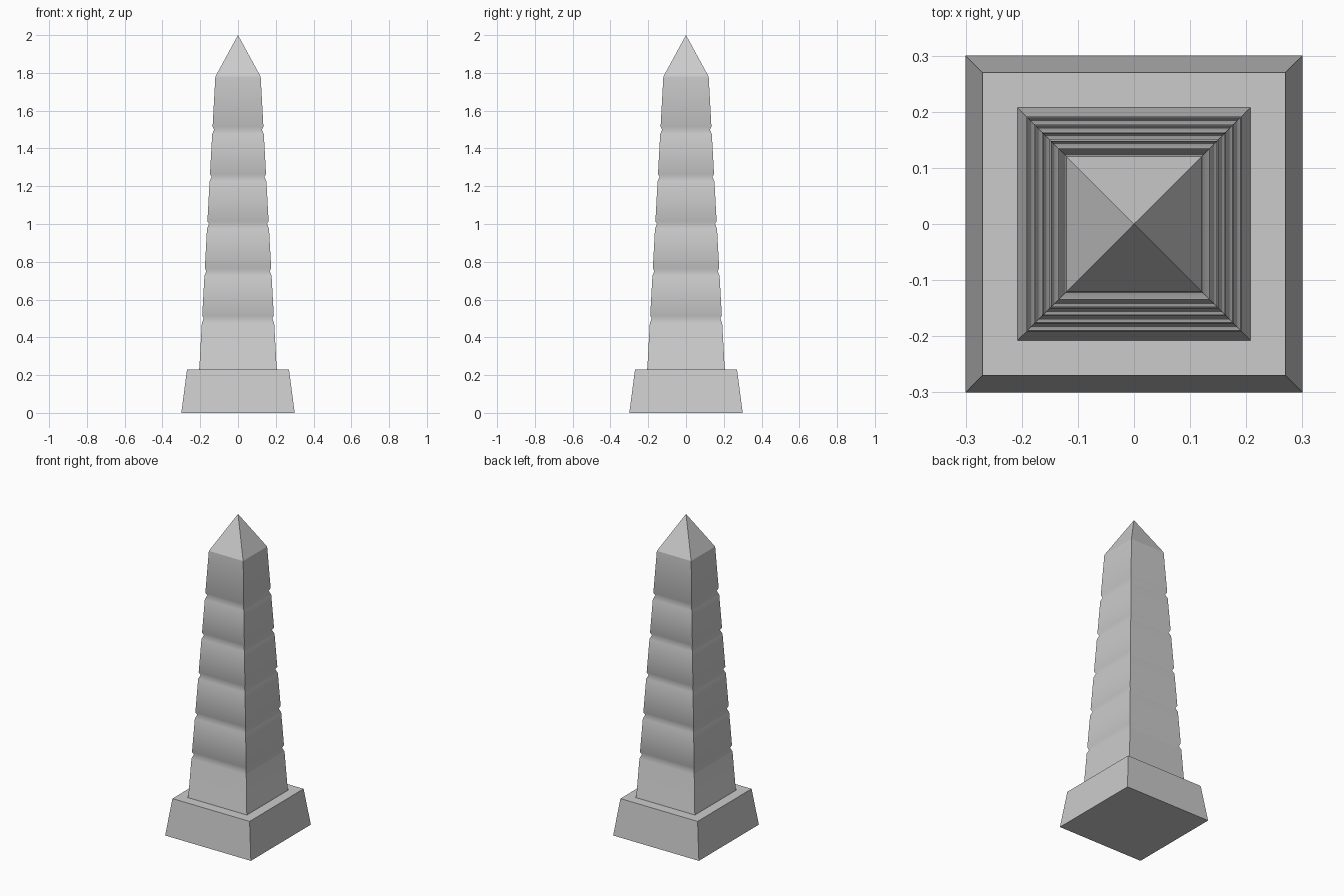
import bpy
import bmesh
import math

old = bpy.data.objects.get("Cube")
if old:
    bpy.data.objects.remove(old, do_unlink=True)


def make_material(name, grey):
    mat = bpy.data.materials.new(name)
    mat.use_nodes = True
    colour = (grey, grey, grey, 1)
    mat.diffuse_color = colour
    mat.node_tree.nodes["Principled BSDF"].inputs["Base Color"].default_value = colour
    return mat


stone = make_material("grey_stone", 0.6)


def square_stack(name, profile, apex=None, smooth=False):
    """Loft square rings given as (half width, height), closed by a cap or a point."""
    bm = bmesh.new()
    rings = [[bm.verts.new((sx * r, sy * r, z))
              for sx, sy in ((-1, -1), (1, -1), (1, 1), (-1, 1))]
             for r, z in profile]
    bm.faces.new(rings[0][::-1])
    for low, high in zip(rings, rings[1:]):
        for i in range(4):
            j = (i + 1) % 4
            bm.faces.new((low[i], low[j], high[j], high[i]))
    if apex:
        tip = bm.verts.new((0, 0, apex))
        for i in range(4):
            bm.faces.new((rings[-1][i], rings[-1][(i + 1) % 4], tip))
    else:
        bm.faces.new(rings[-1])
    mesh = bpy.data.meshes.new(name)
    bm.to_mesh(mesh)
    bm.free()
    mesh.materials.append(stone)
    obj = bpy.data.objects.new(name, mesh)
    bpy.context.collection.objects.link(obj)
    if smooth:
        bpy.ops.object.select_all(action='DESELECT')
        obj.select_set(True)
        bpy.context.view_layer.objects.active = obj
        bpy.ops.object.shade_smooth_by_angle(angle=math.radians(60))
    return obj


BOTTOM, TOP = 0.23, 1.78


def half_width(z):
    return 0.205 + (0.12 - 0.205) * (z - BOTTOM) / (TOP - BOTTOM)


# Plinth
square_stack("plinth", [(0.3, 0), (0.27, BOTTOM)])

# Tapered shaft with a worn groove between its blocks
shaft = [(0.208, BOTTOM - 0.01), (0.208, BOTTOM), (half_width(0.24), 0.24)]
for k in range(5):
    z = 0.5 + 0.25 * k
    shaft += [(half_width(z - 0.025), z - 0.025),
              (half_width(z) - 0.009, z),
              (half_width(z + 0.015), z + 0.015)]
shaft.append((half_width(TOP), TOP))
square_stack("shaft", shaft, smooth=True)

# Pointed capstone
square_stack("capstone", [(0.12, TOP)], apex=2.0)
